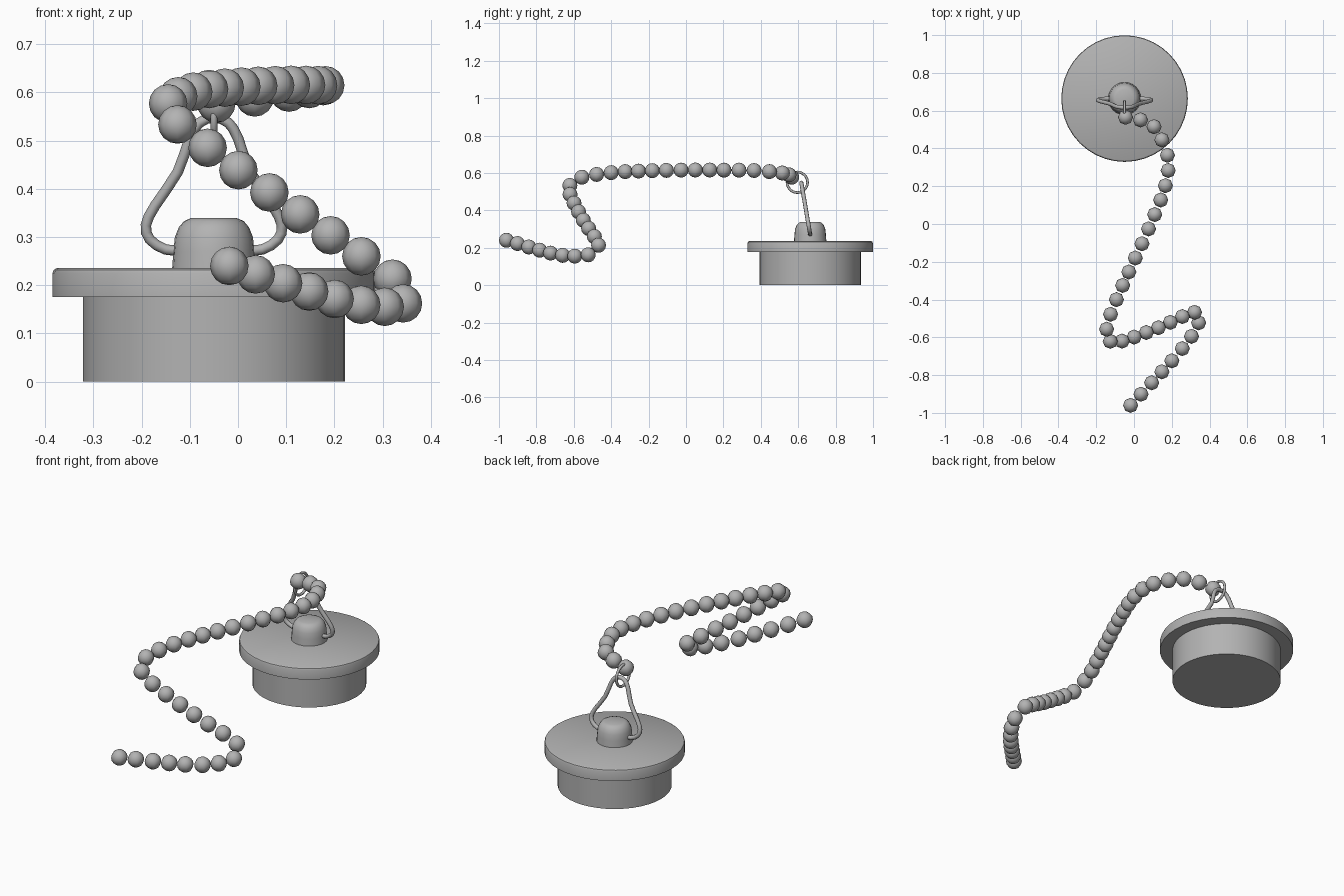
import bpy, bmesh, math
from mathutils import Vector

cube = bpy.data.objects.get("Cube")
if cube:
    bpy.data.objects.remove(cube)

metal = bpy.data.materials.new("plain grey")
metal.use_nodes = True
grey = (0.45, 0.45, 0.45, 1)
metal.diffuse_color = grey
metal.node_tree.nodes["Principled BSDF"].inputs["Base Color"].default_value = grey

CENTRE = Vector((-0.05, 0.664, 0))


def finish(name, bm, angle=35):
    """Turn a bmesh into a shaded, coloured object."""
    bmesh.ops.recalc_face_normals(bm, faces=bm.faces)
    mesh = bpy.data.meshes.new(name)
    bm.to_mesh(mesh)
    bm.free()
    mesh.materials.append(metal)
    obj = bpy.data.objects.new(name, mesh)
    bpy.context.collection.objects.link(obj)
    bpy.ops.object.select_all(action='DESELECT')
    obj.select_set(True)
    bpy.context.view_layer.objects.active = obj
    bpy.ops.object.shade_smooth_by_angle(angle=math.radians(angle))
    return obj


def lathe(name, profile, sides):
    """Spin a radius/height profile about the plug axis and cap both ends."""
    bm = bmesh.new()
    rings = []
    for r, z in profile:
        rings.append([bm.verts.new(CENTRE + Vector((r * math.cos(a), r * math.sin(a), z)))
                      for a in (math.tau * i / sides for i in range(sides))])
    for low, high in zip(rings, rings[1:]):
        for i in range(sides):
            j = (i + 1) % sides
            bm.faces.new((low[i], low[j], high[j], high[i]))
    bm.faces.new(rings[0])
    bm.faces.new(rings[-1])
    return finish(name, bm)


def smooth_path(points, steps):
    """Catmull-Rom path through the points."""
    pts = [Vector(p) for p in points]
    pts = [2 * pts[0] - pts[1]] + pts + [2 * pts[-1] - pts[-2]]
    path = []
    for a, b, c, d in zip(pts, pts[1:], pts[2:], pts[3:]):
        for s in range(steps):
            t = s / steps
            path.append(b + (c - a) * t / 2 + (2 * a - 5 * b + 4 * c - d) * t**2 / 2
                        + (3 * b - a - 3 * c + d) * t**3 / 2)
    return path + [pts[-2]]


def wire(name, path, radius, normal, closed=False, sides=8):
    """Tube along a planar path, with the given plane normal."""
    bm = bmesh.new()
    n = len(path)
    rings = []
    for i, p in enumerate(path):
        if closed:
            along = path[(i + 1) % n] - path[i - 1]
        else:
            along = path[min(i + 1, n - 1)] - path[max(i - 1, 0)]
        side = along.cross(normal).normalized()
        rings.append([bm.verts.new(p + radius * (side * math.cos(a) + normal * math.sin(a)))
                      for a in (math.tau * k / sides for k in range(sides))])
    for i in range(n if closed else n - 1):
        low, high = rings[i], rings[(i + 1) % n]
        for k in range(sides):
            m = (k + 1) % sides
            bm.faces.new((low[k], low[m], high[m], high[k]))
    if not closed:
        bm.faces.new(rings[0])
        bm.faces.new(rings[-1])
    return finish(name, bm, 60)


# Plug: stopper body, flange with a softened rim, and knob
lathe("stopper_body", [(0.272, 0), (0.272, 0.18)], 40)
lathe("flange", [(0.335, 0.176), (0.335, 0.225), (0.332, 0.232), (0.325, 0.236)], 40)
lathe("knob", [(0.087, 0.23), (0.084, 0.27), (0.081, 0.3), (0.073, 0.32),
               (0.062, 0.333), (0.048, 0.339)], 24)

# Bent wire handle: mirrored half outline, leaning forward out of the knob
half = [(0.06, 0.272), (0.1, 0.274), (0.133, 0.295), (0.141, 0.325), (0.122, 0.365),
        (0.075, 0.435), (0.05, 0.505), (0.03, 0.537), (0, 0.548)]
outline = half + [(-x, z) for x, z in reversed(half[:-1])]
lean = -0.17
handle = [CENTRE + Vector((x, lean * (z - 0.27), z)) for x, z in outline]
wire("wire_handle", smooth_path(handle, 2), 0.011, Vector((0, 1, -lean)).normalized())

# Small ring linking handle and chain
ring = [Vector((-0.05, 0.595 + 0.055 * math.cos(a), 0.55 + 0.055 * math.sin(a)))
        for a in (math.tau * i / 24 for i in range(24))]
wire("link_ring", ring, 0.007, Vector((1, 0, 0)), closed=True)

# Ball chain: beads spaced evenly along a winding path
route = [(-0.045, 0.565, 0.577), (0.037, 0.55, 0.59), (0.108, 0.512, 0.6),
         (0.177, 0.364, 0.613), (0.166, 0.203, 0.615), (0.077, -0.026, 0.615),
         (-0.06, -0.325, 0.607), (-0.124, -0.478, 0.592), (-0.145, -0.557, 0.577),
         (-0.127, -0.62, 0.535), (-0.063, -0.62, 0.485), (0.129, -0.549, 0.347),
         (0.256, -0.49, 0.26), (0.319, -0.467, 0.215), (0.343, -0.517, 0.165),
         (0.309, -0.588, 0.155), (0.206, -0.718, 0.17), (-0.018, -0.96, 0.24)]
path = smooth_path(route, 30)
lengths = [0]
for a, b in zip(path, path[1:]):
    lengths.append(lengths[-1] + (b - a).length)
BEADS = 33
bm = bmesh.new()
for i in range(BEADS):
    target = lengths[-1] * i / (BEADS - 1)
    k = min(range(len(path)), key=lambda j: abs(lengths[j] - target))
    ball = bmesh.ops.create_uvsphere(bm, u_segments=8, v_segments=8, radius=0.04)
    bmesh.ops.translate(bm, verts=ball["verts"], vec=path[k])
finish("ball_chain", bm, 60)
